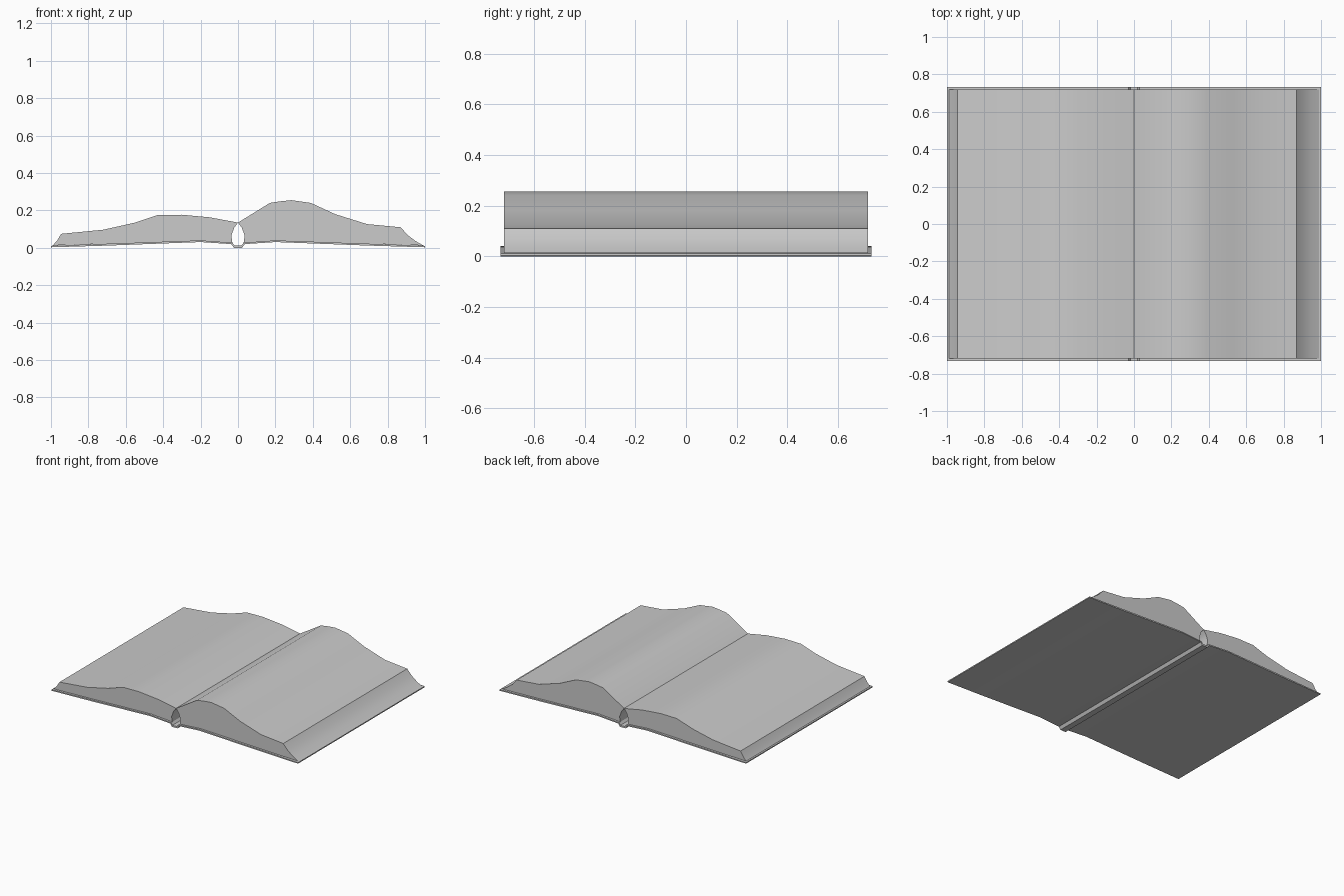
import bpy
import bmesh
import math

if "Cube" in bpy.data.objects:
    bpy.data.objects.remove(bpy.data.objects["Cube"])


def extrude_profile(name, points, half_depth):
    """Closed x-z outline turned into a solid running along y."""
    bm = bmesh.new()
    face = bm.faces.new([bm.verts.new((x, -half_depth, z)) for x, z in points])
    result = bmesh.ops.extrude_face_region(bm, geom=[face])
    verts = [g for g in result["geom"] if isinstance(g, bmesh.types.BMVert)]
    bmesh.ops.translate(bm, verts=verts, vec=(0, 2 * half_depth, 0))
    bmesh.ops.recalc_face_normals(bm, faces=bm.faces[:])
    mesh = bpy.data.meshes.new(name)
    bm.to_mesh(mesh)
    bm.free()
    obj = bpy.data.objects.new(name, mesh)
    bpy.context.collection.objects.link(obj)
    bpy.ops.object.select_all(action="DESELECT")
    obj.select_set(True)
    bpy.context.view_layer.objects.active = obj
    bpy.ops.object.shade_smooth_by_angle(angle=math.radians(32))
    return obj


def mirrored(points):
    return [(-x, z) for x, z in points]


# Hinge side and underside shared by both page blocks (right-hand version)
hinge = [(0.99, 0.013), (0.70, 0.022), (0.20, 0.040), (0.03, 0.028),
         (0.036, 0.065), (0.02, 0.108)]

# Left page block
left_top = [(0, 0.135), (-0.15, 0.163), (-0.30, 0.177), (-0.43, 0.175),
            (-0.55, 0.135), (-0.72, 0.097), (-0.945, 0.075), (-0.968, 0.038)]
extrude_profile("left_pages", left_top + mirrored(hinge), 0.718)

# Right page block, with its sloping fore edge
right_top = [(0, 0.135), (0.17, 0.24), (0.22, 0.248), (0.285, 0.255),
             (0.39, 0.24), (0.52, 0.18), (0.69, 0.127), (0.87, 0.11),
             (0.905, 0.07), (0.95, 0.036)]
extrude_profile("right_pages", right_top + hinge, 0.718)

# Cover: two thin boards joined by a sunken spine strip
upper = [(0.018, 0.012), (0.03, 0.028), (0.20, 0.040), (0.70, 0.022), (1.0, 0.011)]
lower = [(1.0, 0.003), (0.70, 0.012), (0.20, 0.031), (0.036, 0.020), (0.022, 0.0)]
half = upper + lower
extrude_profile("cover", half + mirrored(half)[::-1], 0.733)
